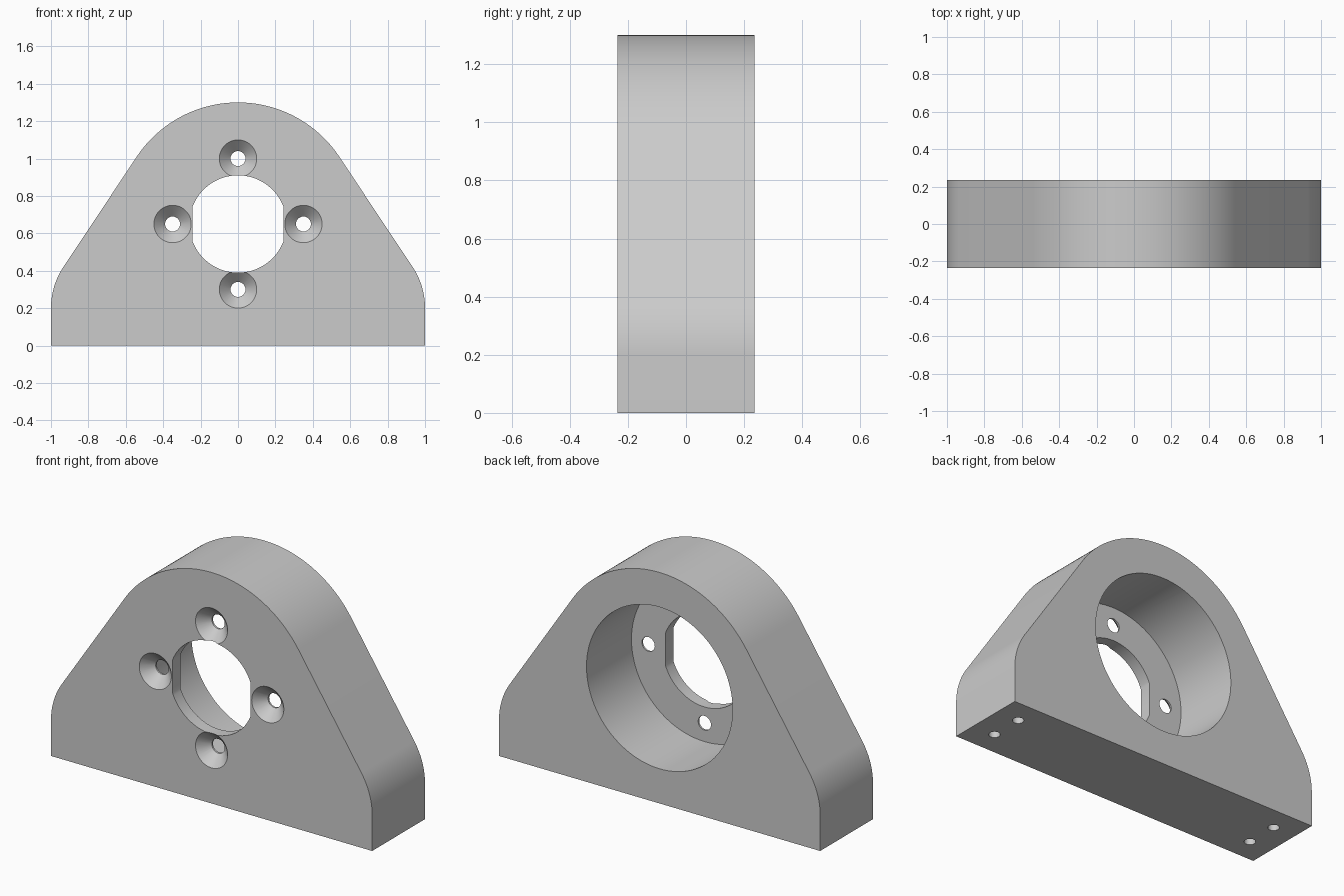
import bpy, bmesh, math
from mathutils import Matrix, Vector

cube = bpy.data.objects.get("Cube")
if cube:
    bpy.data.objects.remove(cube, do_unlink=True)

HALF = 0.235            # half thickness of the block
AXIS = 0.65             # height of the bore axis
WEB = 0.07              # wall left at the bottom of the bore

grey = bpy.data.materials.new("plain grey")
grey.use_nodes = True
grey.diffuse_color = (0.6, 0.6, 0.6, 1)
grey.node_tree.nodes["Principled BSDF"].inputs["Base Color"].default_value = (0.6, 0.6, 0.6, 1)


def arc(cx, cz, r, a0, a1, n):
    """Points on an arc, angles in radians."""
    return [(cx + r * math.cos(a0 + (a1 - a0) * i / n),
             cz + r * math.sin(a0 + (a1 - a0) * i / n)) for i in range(n + 1)]


def prism(name, outline, y0, y1):
    """Extrude an x-z outline from y0 to y1."""
    bm = bmesh.new()
    face = bm.faces.new([bm.verts.new((x, y0, z)) for x, z in outline])
    out = bmesh.ops.extrude_face_region(bm, geom=[face])
    moved = [v for v in out["geom"] if isinstance(v, bmesh.types.BMVert)]
    bmesh.ops.translate(bm, verts=moved, vec=(0, y1 - y0, 0))
    return finish(name, bm)


def spindle(name, r0, r1, start, end, sides=48):
    """Cylinder or cone between two points."""
    start, end = Vector(start), Vector(end)
    axis = end - start
    turn = axis.to_track_quat('Z', 'Y').to_matrix().to_4x4()
    bm = bmesh.new()
    bmesh.ops.create_cone(bm, cap_ends=True, segments=sides, radius1=r0, radius2=r1,
                          depth=axis.length,
                          matrix=Matrix.Translation((start + end) / 2) @ turn)
    return finish(name, bm)


def finish(name, bm):
    bmesh.ops.recalc_face_normals(bm, faces=bm.faces[:])
    mesh = bpy.data.meshes.new(name)
    bm.to_mesh(mesh)
    bm.free()
    mesh.materials.append(grey)
    ob = bpy.data.objects.new(name, mesh)
    bpy.context.collection.objects.link(ob)
    return ob


def cut(target, cutter):
    """Subtract the cutter and remove it."""
    cutter.hide_render = True
    mod = target.modifiers.new("cut", 'BOOLEAN')
    mod.operation = 'DIFFERENCE'
    mod.solver = 'EXACT'
    mod.object = cutter
    bpy.context.view_layer.objects.active = target
    bpy.ops.object.modifier_apply(modifier=mod.name)
    bpy.data.objects.remove(cutter, do_unlink=True)


# Block: large top arc joined by tangent flanks to the two shoulder arcs
R, r, sx, sz = 0.65, 0.4, 0.6, 0.2
tangent = math.atan2(sz - AXIS, sx) + math.acos((R - r) / math.hypot(sx, sz - AXIS))
right_side = [(1, 0)] + arc(sx, sz, r, 0, tangent, 16)
top = arc(0, AXIS, R, tangent, math.pi - tangent, 64)
left_side = [(-x, z) for x, z in reversed(right_side)]
block = prism("bearing_block", right_side + top + left_side, -HALF, HALF)

# Blind bore from the back
cut(block, spindle("bore_cutter", 0.455, 0.455, (0, -HALF + WEB, AXIS), (0, HALF + 0.1, AXIS), 96))

# Shaft opening with two flat sides
flat = math.acos(0.243 / 0.26)
opening = (arc(0, AXIS, 0.26, flat, math.pi - flat, 40)
           + arc(0, AXIS, 0.26, math.pi + flat, 2 * math.pi - flat, 40))
cut(block, prism("opening_cutter", opening, -HALF - 0.1, 0))

# Four countersunk screw holes around the opening
for i in range(4):
    a = i * math.pi / 2
    x, z = 0.35 * math.cos(a), AXIS + 0.35 * math.sin(a)
    cut(block, spindle("screw_cutter", 0.04, 0.04, (x, -HALF - 0.1, z), (x, 0, z)))
    cut(block, spindle("sink_cutter", 0.12, 0.04, (x, -HALF - 0.02, z), (x, -HALF + 0.06, z)))

# Four mounting holes in the base
for x in (-0.86, 0.86):
    for y in (-0.095, 0.095):
        cut(block, spindle("mount_cutter", 0.03, 0.03, (x, y, -0.1), (x, y, 0.3), 32))

# Smooth curved walls, sharp rims
bpy.ops.object.select_all(action='DESELECT')
block.select_set(True)
bpy.context.view_layer.objects.active = block
bpy.ops.object.shade_smooth_by_angle(angle=math.radians(25))
